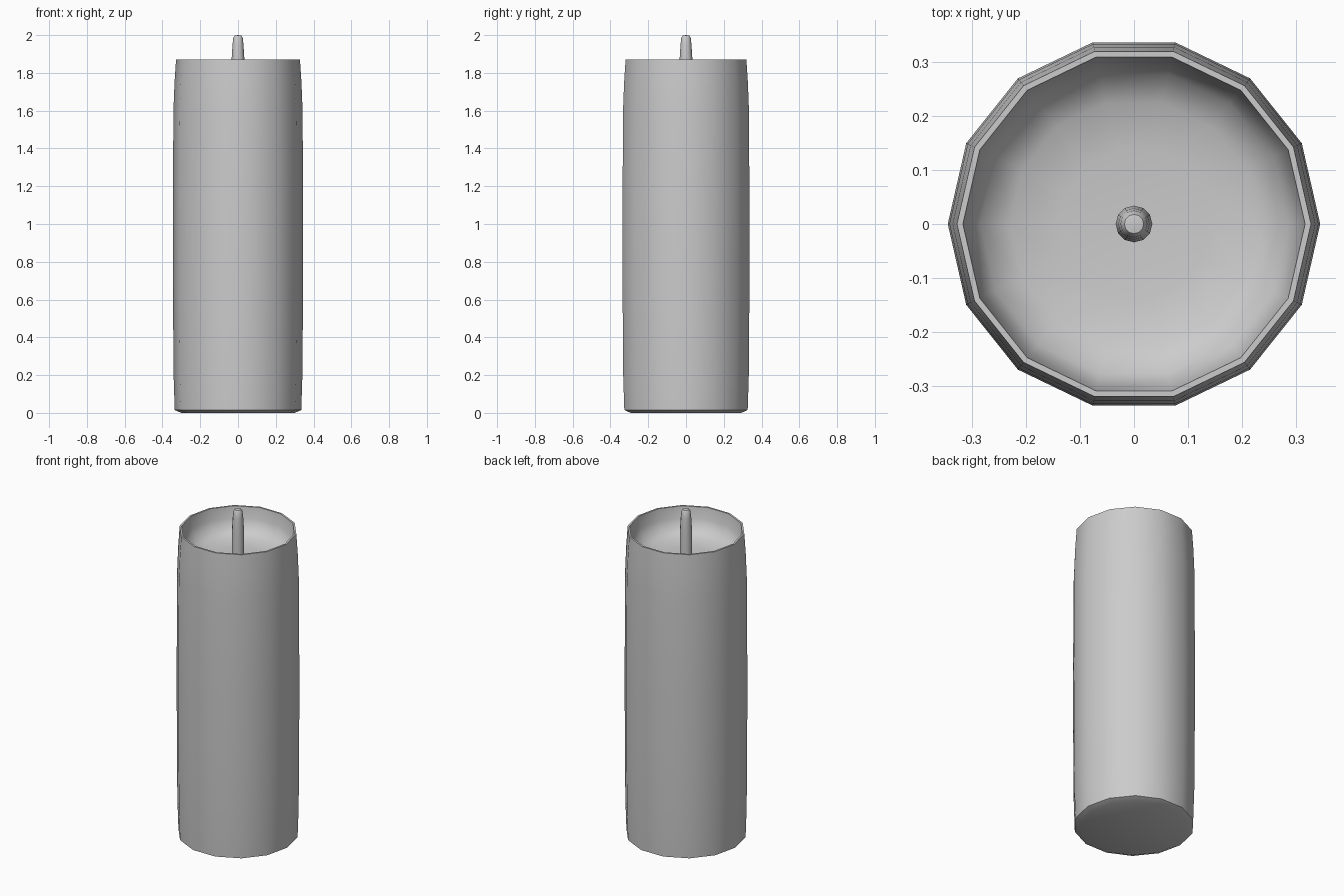
import bpy, bmesh, math

if "Cube" in bpy.data.objects:
    bpy.data.objects.remove(bpy.data.objects["Cube"])


def lathe(name, profile, sides):
    """Spin a (radius, z) profile around z; zero radius makes a pole."""
    bm = bmesh.new()
    rings = []
    for r, z in profile:
        if r == 0:
            rings.append([bm.verts.new((0, 0, z))] * sides)
        else:
            rings.append([bm.verts.new((r * math.cos(2 * math.pi * i / sides),
                                        r * math.sin(2 * math.pi * i / sides), z))
                          for i in range(sides)])
    for a, b in zip(rings, rings[1:]):
        for i in range(sides):
            j = (i + 1) % sides
            bm.faces.new(list(dict.fromkeys((a[i], a[j], b[j], b[i]))))
    bmesh.ops.recalc_face_normals(bm, faces=bm.faces[:])
    mesh = bpy.data.meshes.new(name)
    bm.to_mesh(mesh)
    bm.free()
    obj = bpy.data.objects.new(name, mesh)
    bpy.context.collection.objects.link(obj)
    bpy.ops.object.select_all(action='DESELECT')
    obj.select_set(True)
    bpy.context.view_layer.objects.active = obj
    bpy.ops.object.shade_smooth_by_angle(angle=math.radians(40))
    return obj


# Wax body: slightly bulging wall, thin rim, melted hollow in the top
lathe("candle_wax", [
    (0, 0), (0.30, 0), (0.335, 0.015), (0.341, 0.2), (0.344, 0.6),
    (0.345, 1.0), (0.342, 1.6), (0.336, 1.75), (0.328, 1.87),
    (0.317, 1.87), (0.308, 1.80), (0.285, 1.745), (0.23, 1.715),
    (0.14, 1.705), (0, 1.70)], 14)

# Wick: tapered stem with a rounded tip
lathe("candle_wick", [
    (0, 1.66), (0.034, 1.66), (0.034, 1.87), (0.029, 1.95),
    (0.025, 1.985), (0.018, 1.997), (0, 2.0)], 12)
